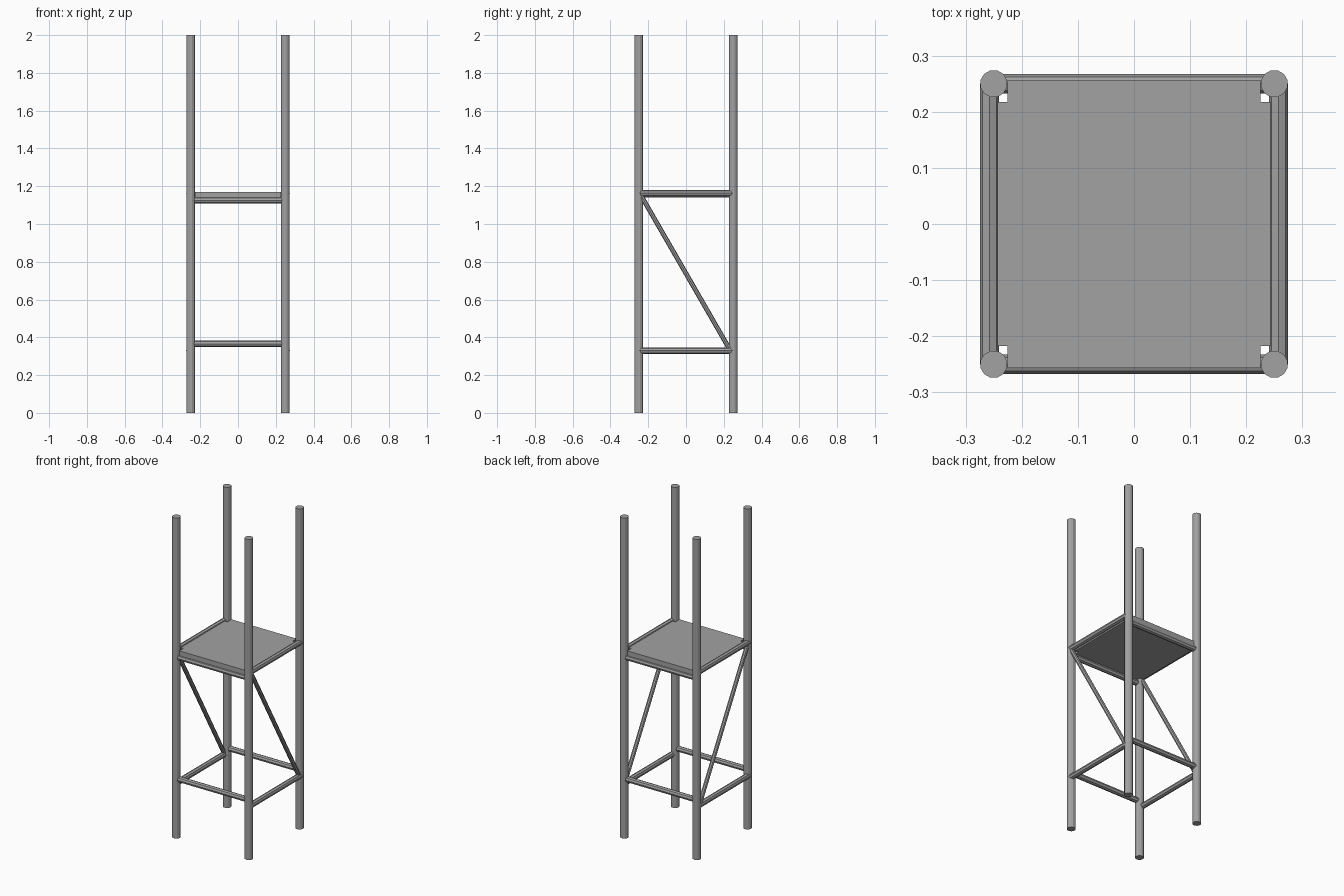
import bpy
import bmesh
import math
from mathutils import Vector, Matrix

default = bpy.data.objects.get("Cube")
if default:
    bpy.data.objects.remove(default, do_unlink=True)

steel = bpy.data.materials.new("grey_steel")
steel.use_nodes = True
GREY = (0.36, 0.36, 0.36, 1)
steel.diffuse_color = GREY
steel.node_tree.nodes["Principled BSDF"].inputs["Base Color"].default_value = GREY


def add_object(name, bm):
    mesh = bpy.data.meshes.new(name)
    bm.to_mesh(mesh)
    bm.free()
    mesh.materials.append(steel)
    obj = bpy.data.objects.new(name, mesh)
    bpy.context.collection.objects.link(obj)


def tube(name, start, end, radius, sides, twist=0.0):
    """Faceted solid tube between two points."""
    a, b = Vector(start), Vector(end)
    axis = b - a
    turn = axis.to_track_quat('Z', 'Y').to_matrix().to_4x4()
    place = Matrix.Translation((a + b) / 2) @ turn @ Matrix.Rotation(twist, 4, 'Z')
    bm = bmesh.new()
    bmesh.ops.create_cone(bm, cap_ends=True, segments=sides, radius1=radius,
                          radius2=radius, depth=axis.length, matrix=place)
    add_object(name, bm)


HALF = 0.25      # post spacing from the centre
SIDE = 0.2575    # side rails sit slightly outboard
RAIL = 0.0172

for x, side in ((-1, "right"), (1, "left")):
    # corner posts
    for y, end in ((-1, "front"), (1, "back")):
        tube(f"{end}_{side}_post", (x * HALF, y * HALF, 0), (x * HALF, y * HALF, 2),
             0.0245, 12, math.pi / 12)
    # side rails and diagonal brace
    for z, level in ((0.33, "lower"), (1.163, "upper")):
        tube(f"{level}_{side}_rail", (x * SIDE, -HALF, z), (x * SIDE, HALF, z), RAIL, 8)
    tube(f"{side}_brace", (x * SIDE, -0.245, 1.163), (x * SIDE, 0.235, 0.33), 0.0125, 8)

# front and back rails
for y, end in ((-1, "front"), (1, "back")):
    for z, level in ((0.365, "lower"), (1.125, "upper")):
        tube(f"{level}_{end}_rail", (-HALF, y * HALF, z), (HALF, y * HALF, z), RAIL, 8)

# platform with corners notched around the posts
EDGE_X, EDGE_Y, NOTCH_X, NOTCH_Y = 0.25, 0.257, 0.225, 0.217
outline = []
for sx, sy in ((1, 1), (-1, 1), (-1, -1), (1, -1)):
    corner = [(EDGE_X, NOTCH_Y), (NOTCH_X, NOTCH_Y), (NOTCH_X, EDGE_Y)]
    if sx * sy < 0:
        corner.reverse()
    outline += [(sx * px, sy * py) for px, py in corner]
bm = bmesh.new()
base = bm.faces.new([bm.verts.new((px, py, 1.14)) for px, py in outline])
lifted = bmesh.ops.extrude_face_region(bm, geom=[base], use_keep_orig=True)
bmesh.ops.translate(bm, vec=(0, 0, 0.03),
                    verts=[v for v in lifted["geom"] if isinstance(v, bmesh.types.BMVert)])
bmesh.ops.recalc_face_normals(bm, faces=bm.faces)
add_object("platform", bm)
